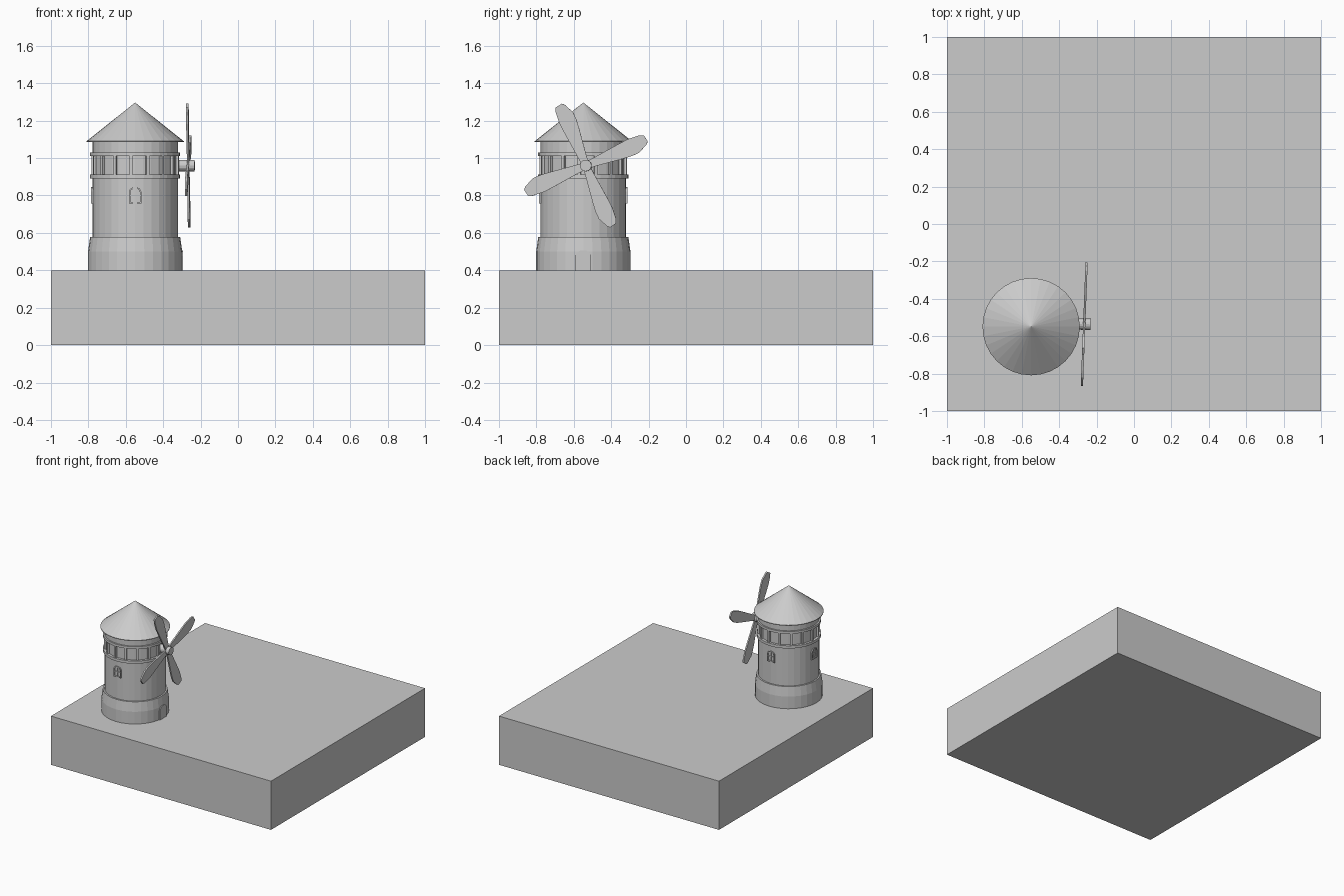
import bpy, bmesh
from math import sin, cos, pi, radians
from mathutils import Matrix

if "Cube" in bpy.data.objects:
    bpy.data.objects.remove(bpy.data.objects["Cube"])

CX, CY = -0.55, -0.549
SIDES = 32

grey = bpy.data.materials.new("plain_grey")
grey.diffuse_color = (0.6, 0.6, 0.6, 1)
grey.use_nodes = True
grey.node_tree.nodes["Principled BSDF"].inputs["Base Color"].default_value = grey.diffuse_color


def finish(name, bm, matrix=None):
    bmesh.ops.recalc_face_normals(bm, faces=bm.faces)
    me = bpy.data.meshes.new(name)
    bm.to_mesh(me)
    bm.free()
    if matrix:
        me.transform(matrix)
    me.materials.append(grey)
    ob = bpy.data.objects.new(name, me)
    bpy.context.collection.objects.link(ob)
    return ob


def lathe(name, profile):
    """Closed solid of revolution around the tower axis from (radius, z)."""
    bm = bmesh.new()
    rings = []
    for r, z in profile:
        if r == 0:
            rings.append([bm.verts.new((0, 0, z))] * SIDES)
        else:
            rings.append([bm.verts.new((r * cos(2 * pi * i / SIDES), r * sin(2 * pi * i / SIDES), z))
                          for i in range(SIDES)])
    for a, b in zip(rings, rings[1:]):
        for i in range(SIDES):
            j = (i + 1) % SIDES
            bm.faces.new(list(dict.fromkeys((a[i], a[j], b[j], b[i]))))
    return finish(name, bm, Matrix.Translation((CX, CY, 0)))


def extrude_outline(name, outline, x0, x1, matrix):
    """Prism along local x from a (y, z) outline."""
    bm = bmesh.new()
    a = [bm.verts.new((x0, y, z)) for y, z in outline]
    b = [bm.verts.new((x1, y, z)) for y, z in outline]
    bm.faces.new(a)
    bm.faces.new(b)
    for i in range(len(a)):
        j = (i + 1) % len(a)
        bm.faces.new((a[i], a[j], b[j], b[i]))
    return finish(name, bm, matrix)


def arch(half, bottom, top, rise):
    pts = [(-half, bottom), (half, bottom)]
    return pts + [(half * cos(pi * k / 8), top - rise + rise * sin(pi * k / 8)) for k in range(9)]


def around(angle):
    return Matrix.Translation((CX, CY, 0)) @ Matrix.Rotation(radians(angle), 4, 'Z')


# Ground slab
bm = bmesh.new()
bmesh.ops.create_cube(bm, size=1)
finish("ground_slab", bm, Matrix.Translation((0, 0, 0.2)) @ Matrix.Diagonal((2, 2, 0.4, 1)))

# Tower: footing, wall, ledges and recessed gallery
lathe("tower", [(0, 0.4), (0.252, 0.4), (0.252, 0.5), (0.241, 0.577), (0.229, 0.577),
                (0.229, 0.89), (0.241, 0.89), (0.241, 0.912), (0.221, 0.912),
                (0.221, 1.01), (0.241, 1.01), (0.241, 1.03), (0.229, 1.03),
                (0.229, 1.09), (0, 1.09)])

# Conical roof with thin eave
lathe("roof", [(0, 1.085), (0.26, 1.085), (0.26, 1.09), (0, 1.297)])

# Gallery posts
for k in range(16):
    extrude_outline("gallery_post", [(-0.008, 0.905), (0.008, 0.905), (0.008, 1.015), (-0.008, 1.015)],
                    0.21, 0.234, around(-5.5 + 22.5 * k))

# Arched windows on the left, front and back: frame, pane bars and sill
for angle in (90, 180, 270):
    m = around(angle)
    outer = arch(0.033, 0.757, 0.845, 0.025)
    inner = arch(0.025, 0.765, 0.837, 0.019)
    bm = bmesh.new()
    loops = [[bm.verts.new((x, y, z)) for y, z in pts]
             for x, pts in ((0.218, outer), (0.236, outer), (0.236, inner), (0.218, inner))]
    for a, b in zip(loops, loops[1:]):
        for i in range(len(a)):
            j = (i + 1) % len(a)
            if (a[i].co - a[j].co).length > 1e-6:
                bm.faces.new((a[i], a[j], b[j], b[i]))
    finish("window_frame", bm, m)
    extrude_outline("window_bar", [(-0.003, 0.76), (0.003, 0.76), (0.003, 0.84), (-0.003, 0.84)], 0.22, 0.233, m)
    extrude_outline("window_crossbar", [(-0.027, 0.797), (0.027, 0.797), (0.027, 0.803), (-0.027, 0.803)],
                    0.22, 0.233, m)

# Arched door on the right side
extrude_outline("door", arch(0.042, 0.4, 0.507, 0.03), 0.235, 0.256, around(0))

# Rotor: axle and four blades, turned slightly about the hub
hub = Matrix.Translation((-0.266, -0.535, 0.96)) @ Matrix.Rotation(radians(-2.2), 4, 'Z')
bm = bmesh.new()
bmesh.ops.create_cone(bm, cap_ends=True, segments=16, radius1=0.031, radius2=0.031, depth=0.1)
finish("axle", bm, hub @ Matrix.Translation((-0.016, 0, 0)) @ Matrix.Rotation(pi / 2, 4, 'Y'))

blade = [(0.015, -0.02), (0.06, -0.024), (0.2, -0.041), (0.25, -0.045), (0.29, -0.043),
         (0.343, -0.017), (0.355, -0.004), (0.348, 0.034), (0.325, 0.043), (0.26, 0.047),
         (0.2, 0.041), (0.06, 0.024), (0.015, 0.02)]
for k in range(4):
    extrude_outline("blade", blade, -0.006, 0.006, hub @ Matrix.Rotation(radians(22 + 90 * k), 4, 'X'))
